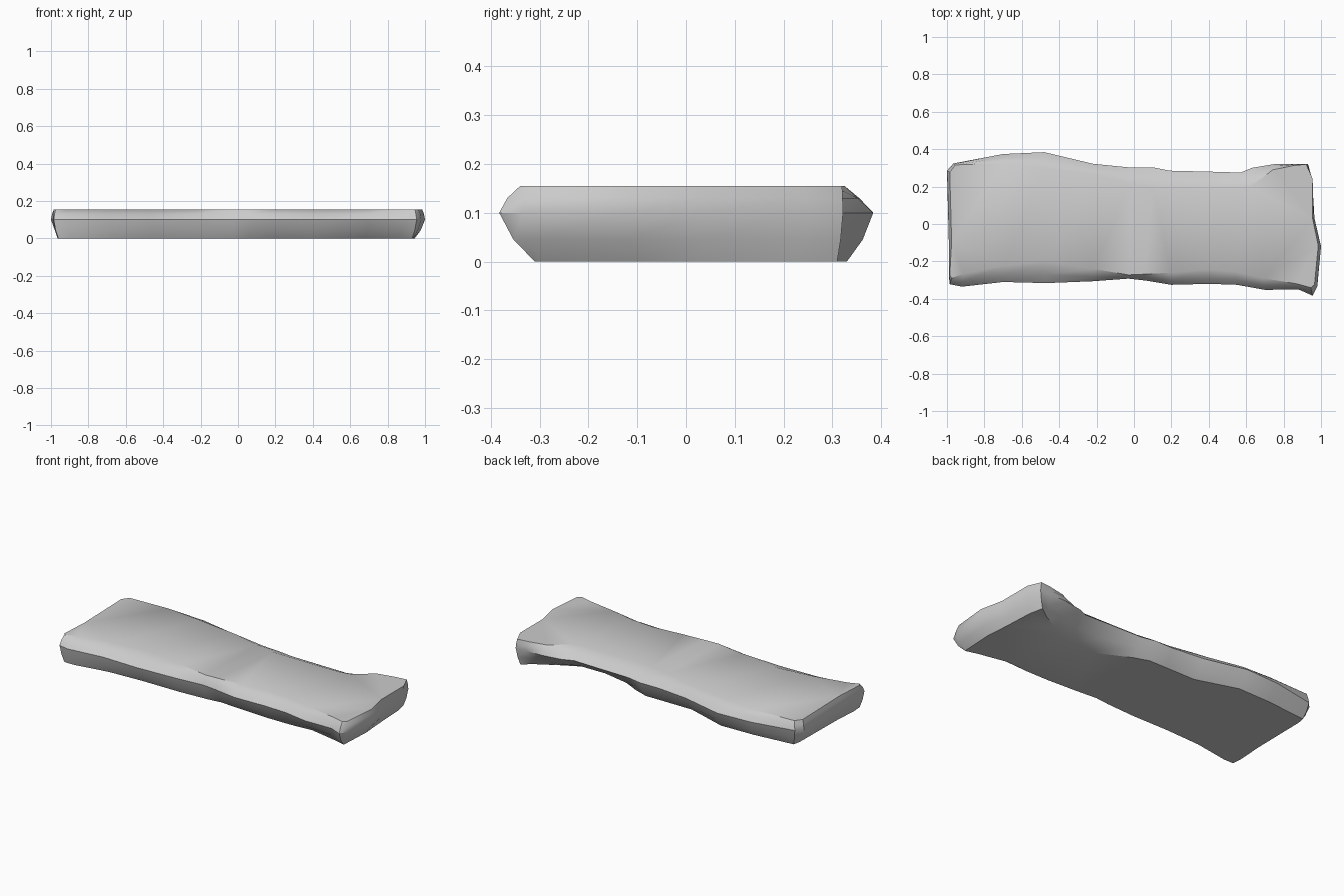
import bpy, bmesh

# Long edges: (x, y at bottom, y at widest, y at top)
FRONT = [
    (-0.985, -0.31, -0.322, -0.29), (-0.92, -0.31, -0.335, -0.265),
    (-0.70, -0.275, -0.310, -0.222), (-0.47, -0.265, -0.316, -0.20),
    (-0.22, -0.265, -0.306, -0.24), (-0.03, -0.255, -0.292, -0.272),
    (0.06, -0.245, -0.302, -0.268), (0.20, -0.255, -0.325, -0.260),
    (0.40, -0.265, -0.320, -0.243), (0.55, -0.265, -0.325, -0.255),
    (0.70, -0.255, -0.352, -0.290), (0.88, -0.29, -0.350, -0.320),
    (0.955, -0.31, -0.383, -0.340),
]
BACK = [
    (0.93, 0.31, 0.322, 0.320), (0.86, 0.26, 0.322, 0.312),
    (0.75, 0.20, 0.320, 0.290), (0.63, 0.14, 0.300, 0.200),
    (0.57, 0.13, 0.275, 0.188), (0.40, 0.12, 0.280, 0.186),
    (0.19, 0.22, 0.285, 0.188), (0.10, 0.25, 0.303, 0.190),
    (-0.02, 0.25, 0.302, 0.215), (-0.22, 0.25, 0.322, 0.265),
    (-0.48, 0.33, 0.384, 0.300), (-0.70, 0.325, 0.374, 0.325),
    (-0.965, 0.30, 0.324, 0.316),
]
# Short ends: (x at bottom, x at widest, x at top, y)
RIGHT_END = [(0.935, 0.98, 0.965, -0.335), (0.945, 1.0, 0.985, -0.12),
             (0.935, 0.965, 0.955, 0.03), (0.925, 0.95, 0.955, 0.25)]
LEFT_END = [(-0.95, -1.0, -0.985, 0.285), (-0.955, -0.99, -0.975, -0.10),
            (-0.965, -0.99, -0.985, -0.28)]


def outline(level):
    """Closed outline at bottom (0), widest (1) or top (2)."""
    squeeze = (0.975, 1.0, 0.99)[level]
    pts = [(p[0] * squeeze, p[1 + level]) for p in FRONT]
    y_scale = (0.9, 1.0, 0.97)[level]
    pts += [(p[level], p[3] * y_scale) for p in RIGHT_END]
    pts += [(p[0] * squeeze, p[1 + level]) for p in BACK]
    pts += [(p[level], p[3] * y_scale) for p in LEFT_END]
    return pts


def mix(a, b, t):
    return [(p[0] + (q[0] - p[0]) * t, p[1] + (q[1] - p[1]) * t) for p, q in zip(a, b)]


bottom, wide, top = (outline(i) for i in range(3))
layers = [(0.0, bottom), (0.045, mix(bottom, wide, 0.6)), (0.10, wide),
          (0.13, mix(wide, top, 0.38)), (0.155, top)]

# Rough slab: stacked outlines, capped flat top and bottom
bm = bmesh.new()
rings = [[bm.verts.new((x, y, z)) for x, y in pts] for z, pts in layers]
for lower, upper in zip(rings, rings[1:]):
    n = len(lower)
    for i in range(n):
        j = (i + 1) % n
        bm.faces.new((lower[i], lower[j], upper[j], upper[i]))
bm.faces.new(rings[-1])
bm.faces.new(rings[0][::-1])
bmesh.ops.triangulate(bm, faces=[f for f in bm.faces if len(f.verts) > 4])
bmesh.ops.recalc_face_normals(bm, faces=bm.faces)

mesh = bpy.data.meshes.new("rough_slab")
bm.to_mesh(mesh)
bm.free()
slab = bpy.data.objects.new("rough_slab", mesh)
bpy.context.collection.objects.link(slab)
bpy.context.view_layer.objects.active = slab
slab.select_set(True)
bpy.ops.object.shade_smooth_by_angle(angle=0.6)
